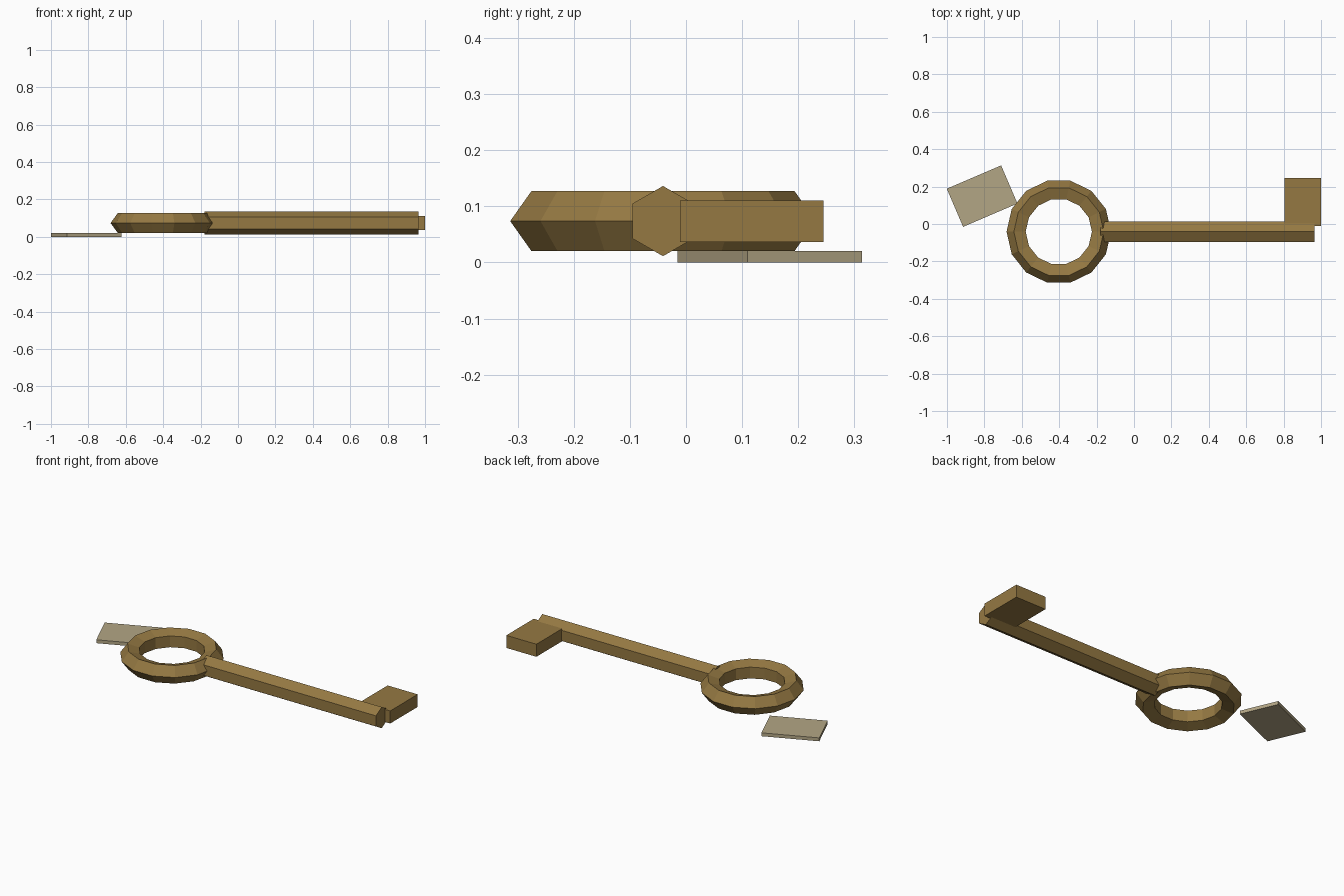
import bpy, math
from mathutils import Matrix, Vector

if "Cube" in bpy.data.objects:
    bpy.data.objects.remove(bpy.data.objects["Cube"])


def material(name, rgb):
    m = bpy.data.materials.new(name)
    m.diffuse_color = (*rgb, 1)
    m.use_nodes = True
    m.node_tree.nodes["Principled BSDF"].inputs["Base Color"].default_value = m.diffuse_color
    return m


BRASS = material("aged brass", (0.30, 0.19, 0.055))
TAG = material("pale tan", (0.45, 0.38, 0.235))
AXIS_Y, AXIS_Z = -0.041, 0.0737   # centre line of the key


def finish(name, mat):
    ob = bpy.context.object
    ob.name = ob.data.name = name
    ob.data.materials.append(mat)
    return ob


def box(name, centre, size, mat, angle=0):
    bpy.ops.mesh.primitive_cube_add(size=1, location=centre, rotation=(0, 0, angle))
    bpy.context.object.scale = size
    return finish(name, mat)


# Bow: 14-sided ring with a pentagonal section, point outward
bpy.ops.mesh.primitive_torus_add(major_segments=14, minor_segments=5,
                                 major_radius=0.2228, minor_radius=0.0565,
                                 location=(-0.402, AXIS_Y, AXIS_Z))
finish("key_bow", BRASS)

# Shaft: hexagonal bar along x with a ridge on top
x0, x1 = -0.178, 0.966
bpy.ops.mesh.primitive_cylinder_add(vertices=6, radius=0.0625, depth=x1 - x0,
                                    location=((x0 + x1) / 2, AXIS_Y, AXIS_Z),
                                    rotation=(0, math.pi / 2, 0))
shaft = finish("key_shaft", BRASS)
# the primitive's first vertex must point up/down after rotation
if abs(max(abs(v.co.x) for v in shaft.data.vertices) - 0.0625) > 1e-4:
    shaft.data.transform(Matrix.Rotation(math.pi / 6, 4, 'Z'))

# Bit: single tooth at the far end
box("key_bit", (0.902, 0.117, AXIS_Z), (0.196, 0.256, 0.074), BRASS)

# Tag: thin plate lying beside the bow
box("key_tag", (-0.812, 0.149, 0.01), (0.316, 0.222, 0.02), TAG, math.radians(23.2))
